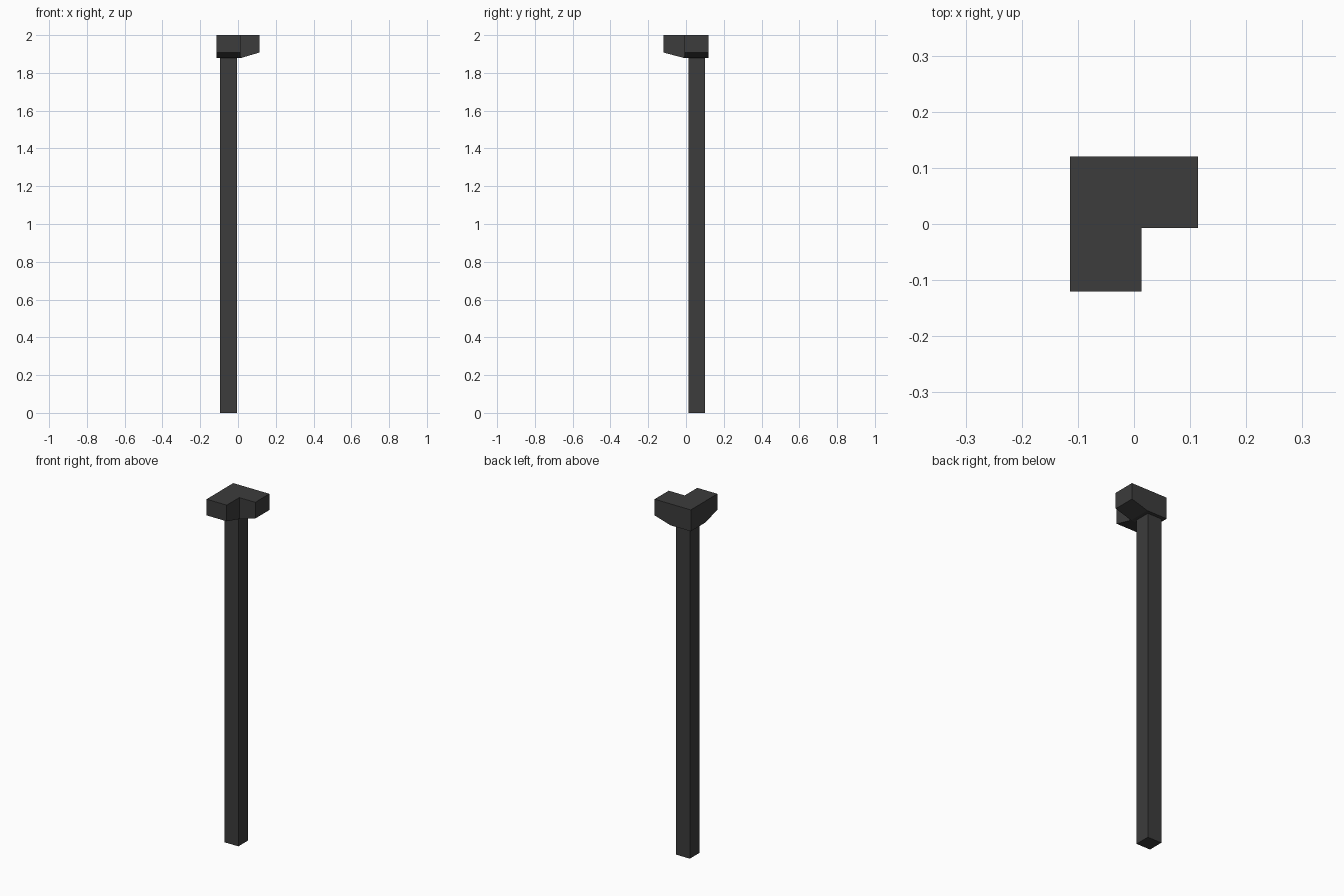
import bpy, bmesh

if "Cube" in bpy.data.objects:
    bpy.data.objects.remove(bpy.data.objects["Cube"])

dark = bpy.data.materials.new("dark_grey")
dark.diffuse_color = (0.045, 0.045, 0.045, 1)
dark.use_nodes = True
dark.node_tree.nodes["Principled BSDF"].inputs["Base Color"].default_value = dark.diffuse_color

TOP, END_Z, LOW = 2.0, 1.908, 1.878   # capital top, arm-tip underside, core underside
X0, X1, X2 = -0.114, 0.013, 0.114     # back-left core, then right arm
Y0, Y1, Y2 = 0.12, -0.007, -0.12      # back-left core, then front arm


def finish(name, bm):
    bmesh.ops.recalc_face_normals(bm, faces=bm.faces)
    mesh = bpy.data.meshes.new(name)
    bm.to_mesh(mesh)
    bm.free()
    mesh.materials.append(dark)
    obj = bpy.data.objects.new(name, mesh)
    bpy.context.collection.objects.link(obj)


# L-shaped capital: core plus two arms, extruded down with rising arm undersides
bm = bmesh.new()
for xa, xb, ya, yb in ((X0, X1, Y1, Y0), (X1, X2, Y1, Y0), (X0, X1, Y2, Y1)):
    bm.faces.new([bm.verts.new((x, y, TOP))
                  for x, y in ((xa, ya), (xb, ya), (xb, yb), (xa, yb))])
bmesh.ops.remove_doubles(bm, verts=bm.verts, dist=1e-4)
ext = bmesh.ops.extrude_face_region(bm, geom=bm.faces[:], use_keep_orig=True)
for v in ext["geom"]:
    if isinstance(v, bmesh.types.BMVert):
        tip = v.co.x > X1 + 0.01 or v.co.y < Y1 - 0.01
        v.co.z = END_Z if tip else LOW
finish("corner_capital", bm)

# Square post centred under the capital core
bm = bmesh.new()
bmesh.ops.create_cube(bm, size=1)
bmesh.ops.scale(bm, vec=(0.088, 0.088, LOW), verts=bm.verts)
bmesh.ops.translate(bm, vec=((X0 + X1) / 2, (Y0 + Y1) / 2, LOW / 2), verts=bm.verts)
finish("post", bm)
